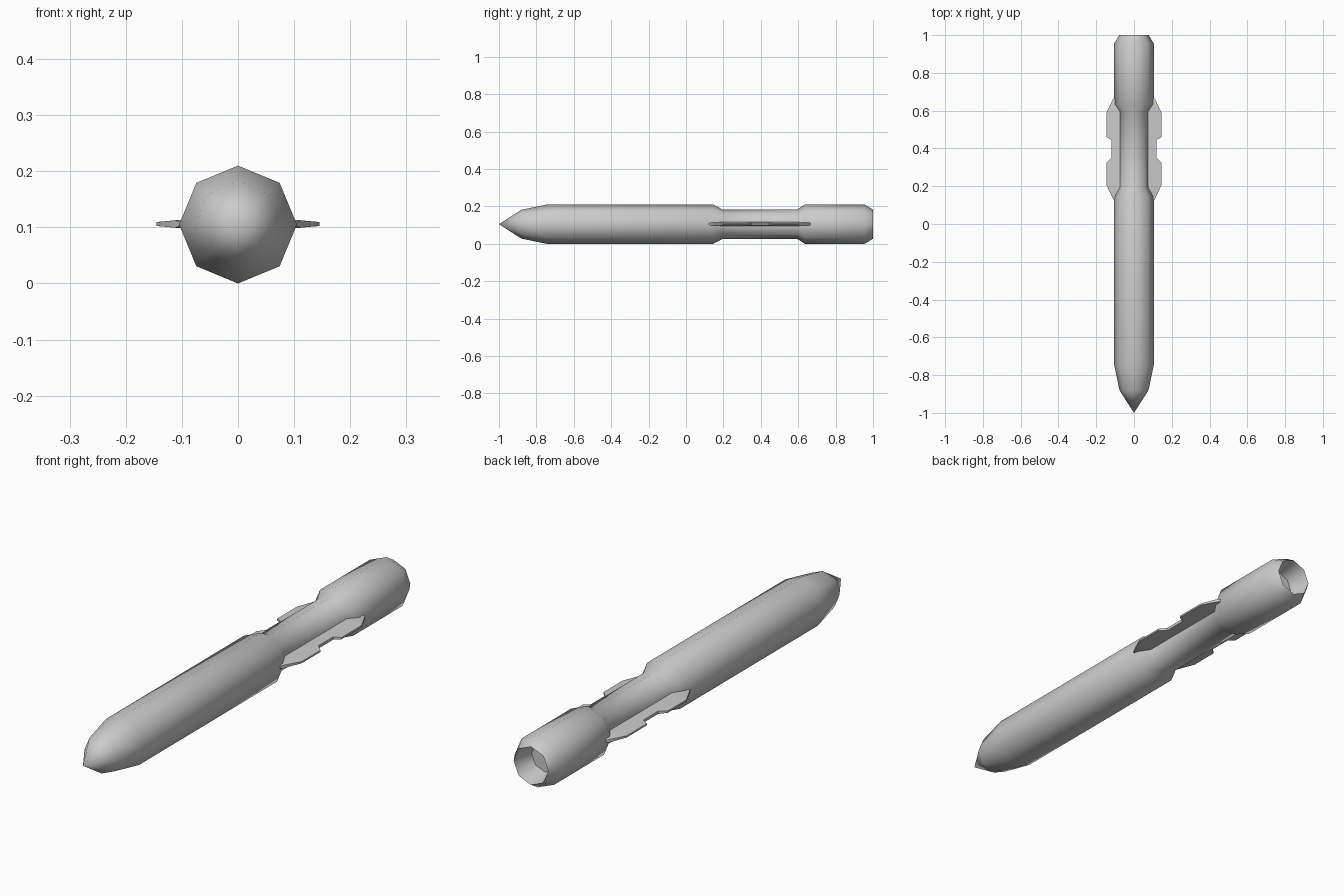
import bpy, bmesh, math

if "Cube" in bpy.data.objects:
    bpy.data.objects.remove(bpy.data.objects["Cube"])

CZ = 0.105  # axis height
SIDES = 8


def make_object(name, bm, angle):
    bmesh.ops.recalc_face_normals(bm, faces=bm.faces)
    mesh = bpy.data.meshes.new(name)
    bm.to_mesh(mesh)
    bm.free()
    ob = bpy.data.objects.new(name, mesh)
    bpy.context.collection.objects.link(ob)
    bpy.ops.object.select_all(action='DESELECT')
    ob.select_set(True)
    bpy.context.view_layer.objects.active = ob
    bpy.ops.object.shade_smooth_by_angle(angle=math.radians(angle))
    return ob


# Body: eight-sided lathe along y, with pointed nose, waist and hollow tail
profile = [(-1, 0), (-0.88, 0.077), (-0.745, 0.105), (0.145, 0.105),
           (0.195, 0.079), (0.595, 0.079), (0.635, 0.105), (0.955, 0.105),
           (1.0, 0.078), (0.91, 0.06), (0.91, 0)]
bm = bmesh.new()
rings = []
for y, r in profile:
    count = SIDES if r > 0 else 1
    rings.append([bm.verts.new((r * math.sin(math.tau * i / SIDES), y,
                                CZ + r * math.cos(math.tau * i / SIDES)))
                  for i in range(count)])
for a, b in zip(rings, rings[1:]):
    for i in range(SIDES):
        j = (i + 1) % SIDES
        corners = [a[i % len(a)], a[j % len(a)], b[j % len(b)], b[i % len(b)]]
        bm.faces.new(list(dict.fromkeys(corners)))
make_object("body", bm, 60)


# Side fins: notched blades thinning toward the outer edge
outer = [(0.10, 0.115), (0.112, 0.135), (0.145, 0.205), (0.145, 0.325),
         (0.119, 0.35), (0.119, 0.445), (0.145, 0.46), (0.145, 0.59),
         (0.112, 0.66), (0.10, 0.67)]
ROOT = 0.065


def fin(name, side):
    bm = bmesh.new()
    columns = []
    for k, (x, y) in enumerate(outer):
        tip = k in (0, len(outer) - 1)
        root_t, edge_t = (0.003, 0.002) if tip else (0.011, 0.0035 + (0.145 - x) * 0.09)
        columns.append([bm.verts.new((side * px, y, CZ + 0.001 + pz)) for px, pz in
                        ((ROOT, root_t), (x, edge_t), (x, -edge_t), (ROOT, -root_t))])
    for a, b in zip(columns, columns[1:]):
        for i in range(4):
            j = (i + 1) % 4
            bm.faces.new((a[i], a[j], b[j], b[i]))
    bm.faces.new(columns[0])
    bm.faces.new(columns[-1])
    make_object(name, bm, 40)


fin("right_fin", 1)
fin("left_fin", -1)
